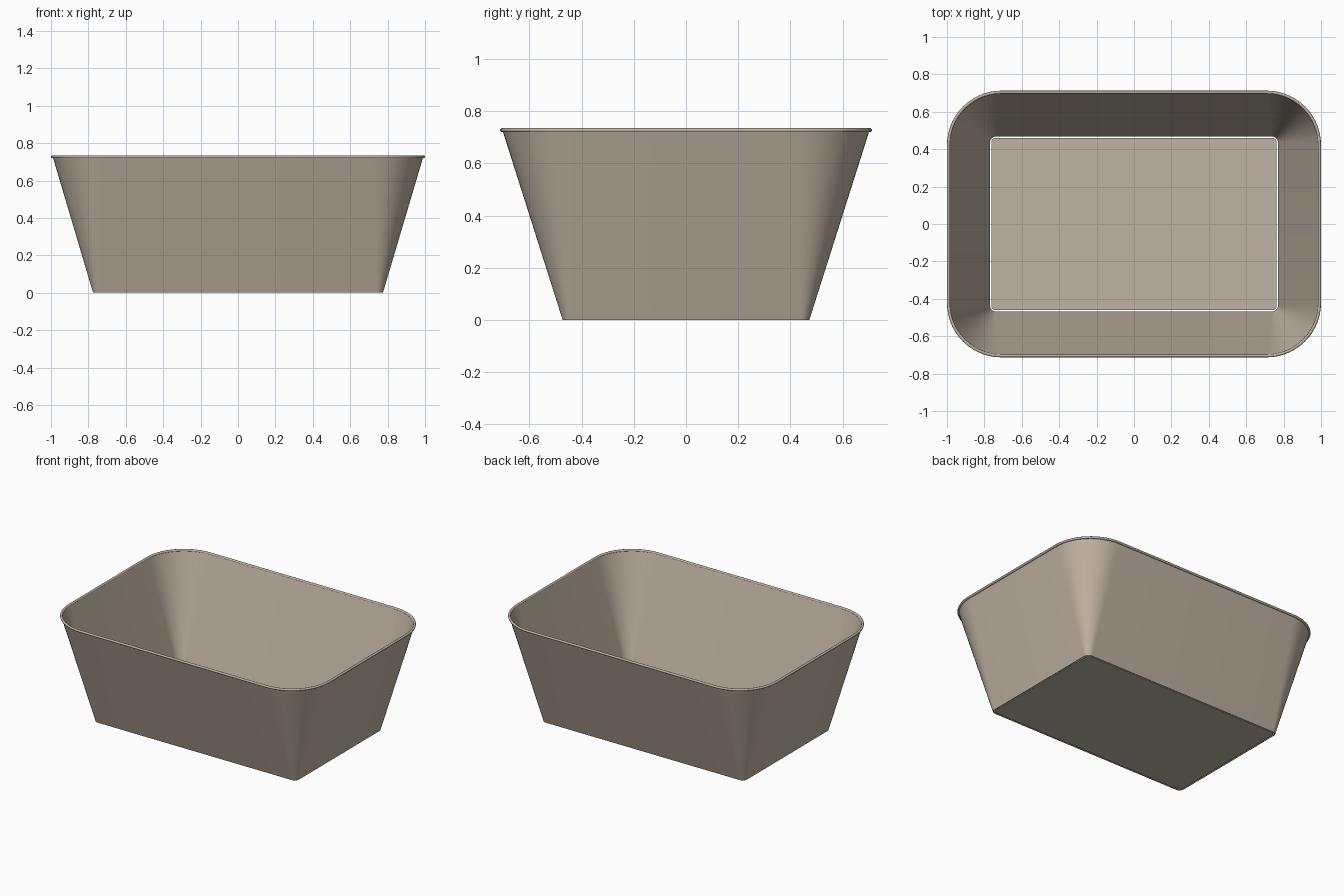
import bpy, bmesh, math

if "Cube" in bpy.data.objects:
    bpy.data.objects.remove(bpy.data.objects["Cube"])

# Single warm beige colour
beige = bpy.data.materials.new("warm_beige")
beige.use_nodes = True
colour = (0.52, 0.445, 0.36, 1)
beige.diffuse_color = colour
beige.node_tree.nodes["Principled BSDF"].inputs["Base Color"].default_value = colour
SEGMENTS = 14


def rounded_ring(bm, hx, hy, r, z):
    """Rounded rectangle of vertices, counter-clockwise from above."""
    ring = []
    for corner, (sx, sy) in enumerate([(1, 1), (-1, 1), (-1, -1), (1, -1)]):
        for i in range(SEGMENTS + 1):
            a = (corner + i / SEGMENTS) * math.pi / 2
            ring.append(bm.verts.new((sx * (hx - r) + r * math.cos(a),
                                      sy * (hy - r) + r * math.sin(a), z)))
    return ring


def loft(name, sections, closed, capped=False):
    """Skin successive rounded rectangles."""
    bm = bmesh.new()
    rings = [rounded_ring(bm, *s) for s in sections]
    pairs = list(zip(rings, rings[1:]))
    if closed:
        pairs.append((rings[-1], rings[0]))
    for low, high in pairs:
        n = len(low)
        for i in range(n):
            j = (i + 1) % n
            bm.faces.new((low[i], low[j], high[j], high[i]))
    if capped:
        bm.faces.new(rings[0][::-1])
        bm.faces.new(rings[-1])
    bmesh.ops.recalc_face_normals(bm, faces=bm.faces)
    mesh = bpy.data.meshes.new(name)
    bm.to_mesh(mesh)
    bm.free()
    mesh.materials.append(beige)
    obj = bpy.data.objects.new(name, mesh)
    bpy.context.collection.objects.link(obj)
    bpy.ops.object.select_all(action='DESELECT')
    obj.select_set(True)
    bpy.context.view_layer.objects.active = obj
    bpy.ops.object.shade_smooth_by_angle(angle=math.radians(40))
    return obj


def wall_section(t, inset, height=0.725):
    """Wall cross-section at fraction t of the height."""
    return (0.775 + 0.215 * t - inset, 0.473 + 0.23 * t - inset,
            0.035 + 0.243 * t - inset, height * t)


# Flaring thin wall, outside then back down the inside
steps = [i / 6 for i in range(7)]
loft("tub_wall",
     [wall_section(t, 0) for t in steps] +
     [wall_section(t, 0.006) for t in reversed(steps)], closed=True)

# Rounded bead around the rim
bead = []
for k in range(10):
    a = 2 * math.pi * k / 10
    off = 0.0085 * math.cos(a)
    bead.append((0.9915 + off, 0.7045 + off, 0.282 + off, 0.727 + 0.008 * math.sin(a)))
loft("rim_bead", bead, closed=True)

# Flat floor plate with a fine gap to the wall
loft("tub_floor", [(0.763, 0.461, 0.025, 0), (0.763, 0.461, 0.025, 0.005)],
     closed=False, capped=True)
